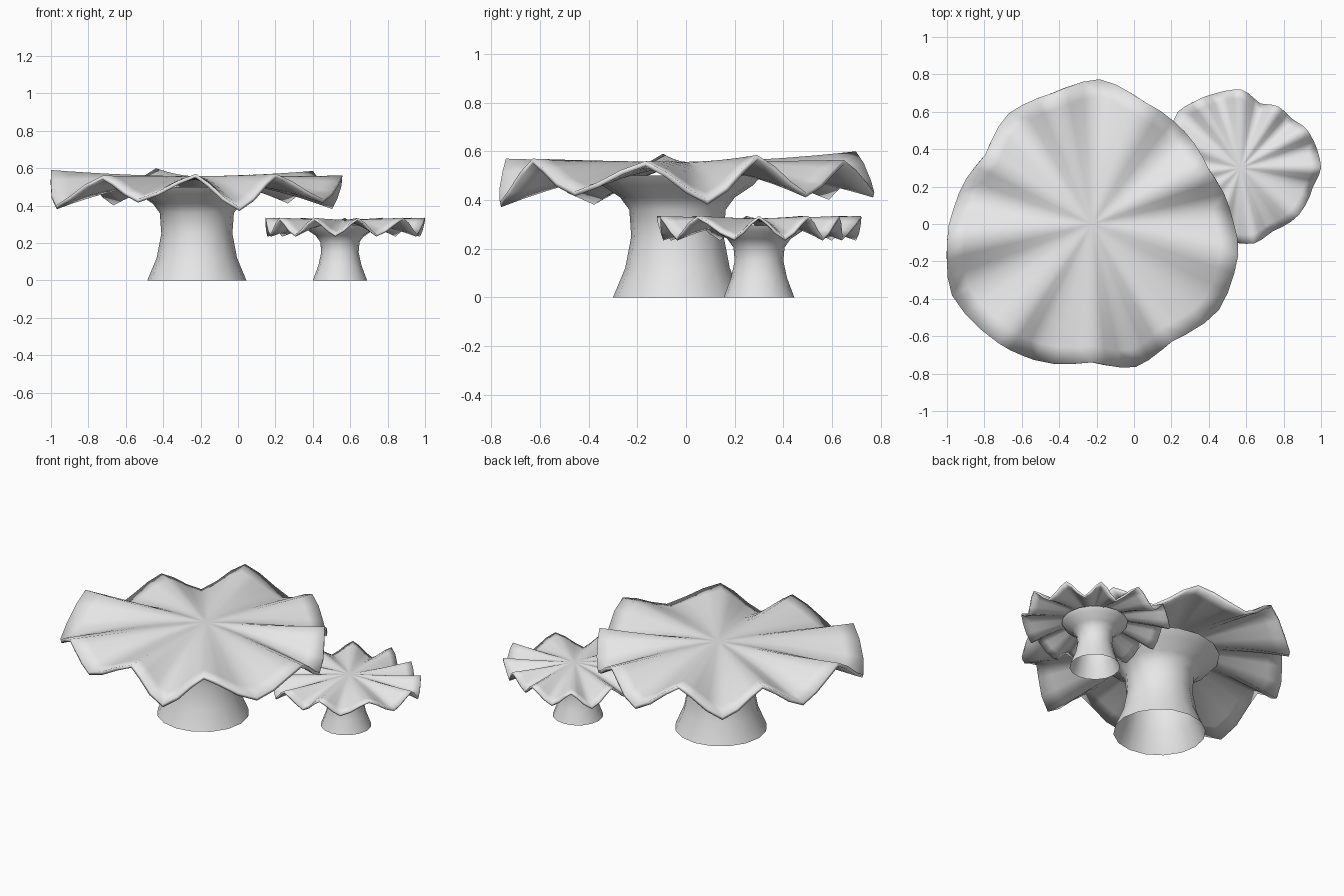
import bpy, bmesh, math

old = bpy.data.objects.get("Cube")
if old:
    bpy.data.objects.remove(old, do_unlink=True)

grey = bpy.data.materials.new("pale_grey")
grey.use_nodes = True
grey.diffuse_color = (0.8, 0.8, 0.8, 1)
grey.node_tree.nodes["Principled BSDF"].inputs["Base Color"].default_value = (0.8, 0.8, 0.8, 1)


def finish(bm, name, angle):
    """Turn a bmesh into a smooth-shaded object."""
    bmesh.ops.recalc_face_normals(bm, faces=bm.faces)
    mesh = bpy.data.meshes.new(name)
    bm.to_mesh(mesh)
    bm.free()
    obj = bpy.data.objects.new(name, mesh)
    bpy.context.collection.objects.link(obj)
    mesh.materials.append(grey)
    bpy.ops.object.select_all(action='DESELECT')
    obj.select_set(True)
    bpy.context.view_layer.objects.active = obj
    bpy.ops.object.shade_smooth_by_angle(angle=math.radians(angle))
    return obj


def bridge(bm, rings):
    """Join neighbouring closed rings with quads."""
    n = len(rings[0])
    for a, b in zip(rings, rings[1:]):
        for i in range(n):
            j = (i + 1) % n
            bm.faces.new((a[i], a[j], b[j], b[i]))


def stem(name, x, y, profile, sides=16):
    """Open flared tube."""
    bm = bmesh.new()
    rings = []
    for r, z in profile:
        rings.append([bm.verts.new((x + r * math.cos(math.tau * i / sides),
                                    y + r * math.sin(math.tau * i / sides), z))
                      for i in range(sides)])
    bridge(bm, rings)
    return finish(bm, name, 60)


def cap(name, x, y, top, angles, radii, heights, thickness, steps=3):
    """Ruffled plate: the rim alternates between low and high points."""
    bm = bmesh.new()
    n = len(angles)
    rim = []
    for i in range(n):
        j = (i + 1) % n
        turn = (angles[j] - angles[i]) % 360
        for s in range(steps):
            f = s / steps
            # Slightly rounded blend between neighbouring rim points
            e = (f + 0.5 - 0.5 * math.cos(math.pi * f)) / 2
            rim.append((math.radians(angles[i] + turn * f),
                        radii[i] + (radii[j] - radii[i]) * e,
                        heights[i] + (heights[j] - heights[i]) * e))
    rings = []
    for t in (0.15, 0.3, 0.45, 0.6, 0.75, 0.88, 1):
        rings.append([bm.verts.new((x + t * r * math.cos(a), y + t * r * math.sin(a),
                                    top + (h - top) * t ** 1.8)) for a, r, h in rim])
    centre = bm.verts.new((x, y, top))
    for i in range(len(rim)):
        bm.faces.new((centre, rings[0][i], rings[0][(i + 1) % len(rim)]))
    bridge(bm, rings)
    obj = finish(bm, name, 80)
    # Make sure the plate thickens downwards
    if obj.data.polygons[0].normal.z < 0:
        obj.data.flip_normals()
    solid = obj.modifiers.new("thickness", 'SOLIDIFY')
    solid.thickness = thickness
    solid.offset = -1
    return obj


# Large piece
stem("large_stem", -0.22, -0.035,
     [(0.265, 0), (0.215, 0.12), (0.19, 0.25), (0.198, 0.36),
      (0.235, 0.41), (0.31, 0.46), (0.345, 0.5)])
cap("large_cap", -0.225, 0, 0.557,
    [-153, -128, -113, -90, -73, -56, -34, -12, 7, 25, 45, 66, 87, 107, 127, 147, 167, 187],
    [.84, .81, .79, .74, .80, .76, .82, .80, .74, .69, .70, .71, .775, .73, .74, .68, .73, .78],
    [.40, .56, .435, .57, .39, .57, .435, .56, .40, .585, .43, .565, .43, .60, .42, .57, .42, .59],
    0.02)

# Small piece
stem("small_stem", 0.545, 0.3,
     [(0.145, 0), (0.115, 0.08), (0.1, 0.15), (0.105, 0.205),
      (0.13, 0.24), (0.175, 0.27), (0.19, 0.295)])
lows = [-97, -63, -15, 15, 44, 73, 107, 138, 172, 202, 234]
small_angles = []
for low, following in zip(lows, lows[1:] + [lows[0] + 360]):
    small_angles += [low, (low + following) / 2]
cap("small_cap", 0.57, 0.3, 0.325, small_angles,
    [.40, .41, .38, .40, .40, .43, .42, .41, .38, .385, .36,
     .42, .42, .43, .45, .42, .42, .425, .43, .44, .45, .45],
    [0.245, 0.335] * 11, 0.012)
